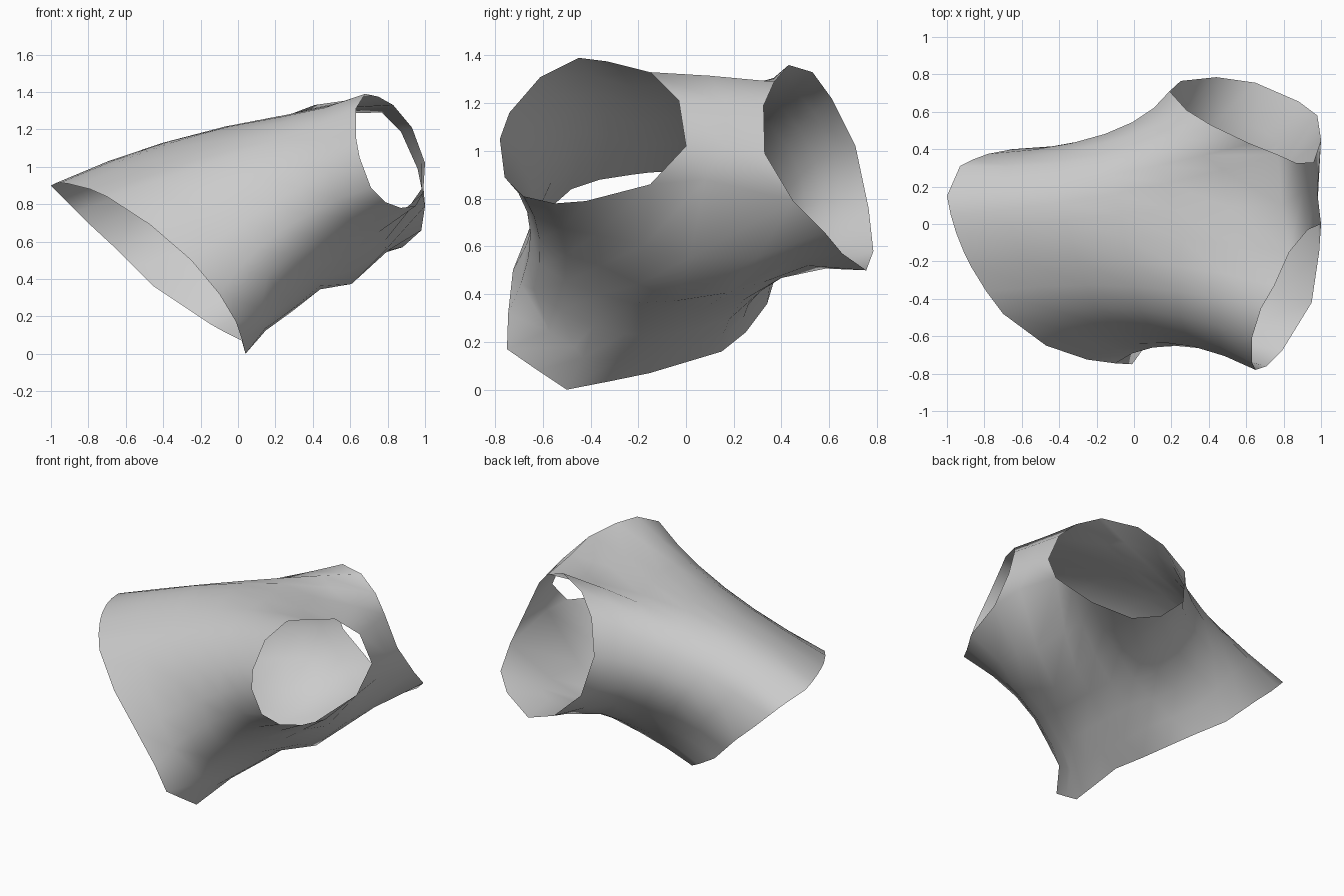
import bpy, bmesh, math
from mathutils import Vector

cube = bpy.data.objects.get("Cube")
if cube:
    bpy.data.objects.remove(cube, do_unlink=True)

SEGMENTS = 6  # rows between the wide opening and the two small ones


def points(rows):
    return [Vector(p) for p in rows]


# Rim of the wide opening, from the top round by the front
wide_rim = points([
    (-.95, -.05, .915), (-.91, -.15, .91), (-.87, -.23, .9), (-.79, -.36, .88),
    (-.7, -.48, .84), (-.47, -.65, .69), (-.25, -.725, .5), (-.1, -.745, .32),
    (-.01, -.75, .17), (.02, -.62, .08), (.04, -.5, 0), (.03, -.32, .035),
    (.02, -.15, .07), (-.07, 0, .115), (-.15, .15, .16), (-.27, .25, .24),
    (-.45, .34, .36), (-.55, .37, .46), (-.65, .4, .56), (-.78, .375, .68),
    (-.86, .345, .76), (-.93, .31, .83), (-1, .15, .9), (-.98, .05, .91)])

# Coarse waist section halfway along the body
waist = points([
    (-.07, .05, 1.215), (-.03, -.2, 1.195), (.03, -.46, 1.08), (.17, -.635, .8),
    (.28, -.615, .53), (.41, -.36, .4), (.44, -.08, .345), (.39, .24, .375),
    (.12, .365, .485), (-.09, .5, .77), (-.19, .425, 1.02), (-.15, .26, 1.17)])

# Outer rims of the front and back openings, joined above and below the bridge
front_rim = points([
    (.83, -.15, 1.33), (.75, -.33, 1.375), (.68, -.45, 1.39), (.63, -.61, 1.31),
    (.63, -.74, 1.16), (.65, -.78, 1.05), (.71, -.76, .89), (.79, -.68, .81),
    (.87, -.55, .78), (.95, -.42, .79), (.99, -.15, .86)])
back_rim = points([
    (1, .45, .79), (.98, .58, .66), (.88, .655, .57), (.65, .755, .5),
    (.44, .785, .58), (.25, .765, .76), (.19, .71, 1.02), (.28, .61, 1.22),
    (.41, .53, 1.33), (.62, .43, 1.36), (.77, .37, 1.29)])
far_rim = points([(.79, .1, 1.315)]) + front_rim + points([(.98, .08, .88)]) + back_rim


def double_ring(ring):
    """Insert a smooth point between each pair of a closed ring."""
    out = []
    n = len(ring)
    for i in range(n):
        a, b, c, d = (ring[(i + k) % n] for k in (-1, 0, 1, 2))
        out += [b, (b + c) * 0.5625 - (a + d) * 0.0625]
    return out


def along(a, m, b, t):
    """Curve through a, m and b at t = 0, 0.5 and 1."""
    return (a * (1 - t) * (1 - 2 * t) + m * 4 * t * (1 - t) + b * t * (2 * t - 1))


# Body skin between the rims
middle = double_ring(waist)
grid = [[along(a, m, b, s / SEGMENTS) for a, m, b in zip(wide_rim, middle, far_rim)]
        for s in range(SEGMENTS + 1)]

# Belly under the bridge
for s in range(SEGMENTS // 2, SEGMENTS):
    swell = 0.14 * math.sin(math.pi * (2 * s / SEGMENTS - 1))
    for i in range(9, 16):
        grid[s][i].z -= swell * math.exp(-((i - 12) / 1.3) ** 2)

# Fold behind the lower corner
grid[1][8] = Vector((.12, -.57, .24))
grid[1][9] = Vector((.14, -.47, .18))

bm = bmesh.new()
rows = [[bm.verts.new(p) for p in ring] for ring in grid]
n = len(wide_rim)
for r0, r1 in zip(rows, rows[1:]):
    for i in range(n):
        j = (i + 1) % n
        bm.faces.new((r0[i], r0[j], r1[j], r1[i]))

# Bridge that separates the front and back openings
last = rows[-1]
inner = [[(.93, -.03, 1.21), (1, 0, 1.02)],
         [(.9, .17, 1.195), (.98, .17, 1.02)],
         [(.87, .325, 1.19), (.96, .33, .99)]]
columns = []
for top, mid, low in zip((1, 0, 23), inner, (11, 12, 13)):
    columns.append([last[top]] + [bm.verts.new(p) for p in mid] + [last[low]])
for c0, c1 in zip(columns, columns[1:]):
    for k in range(3):
        bm.faces.new((c0[k], c0[k + 1], c1[k + 1], c1[k]))

mesh = bpy.data.meshes.new("forked_sleeve")
bm.to_mesh(mesh)
bm.free()
sleeve = bpy.data.objects.new("forked_sleeve", mesh)
bpy.context.collection.objects.link(sleeve)

# Plain grey cloth
grey = bpy.data.materials.new("light_grey")
grey.use_nodes = True
colour = (0.6, 0.6, 0.6, 1)
grey.diffuse_color = colour
grey.node_tree.nodes["Principled BSDF"].inputs["Base Color"].default_value = colour
mesh.materials.append(grey)

bpy.ops.object.select_all(action='DESELECT')
sleeve.select_set(True)
bpy.context.view_layer.objects.active = sleeve
bpy.ops.object.shade_smooth_by_angle(angle=math.radians(50))
